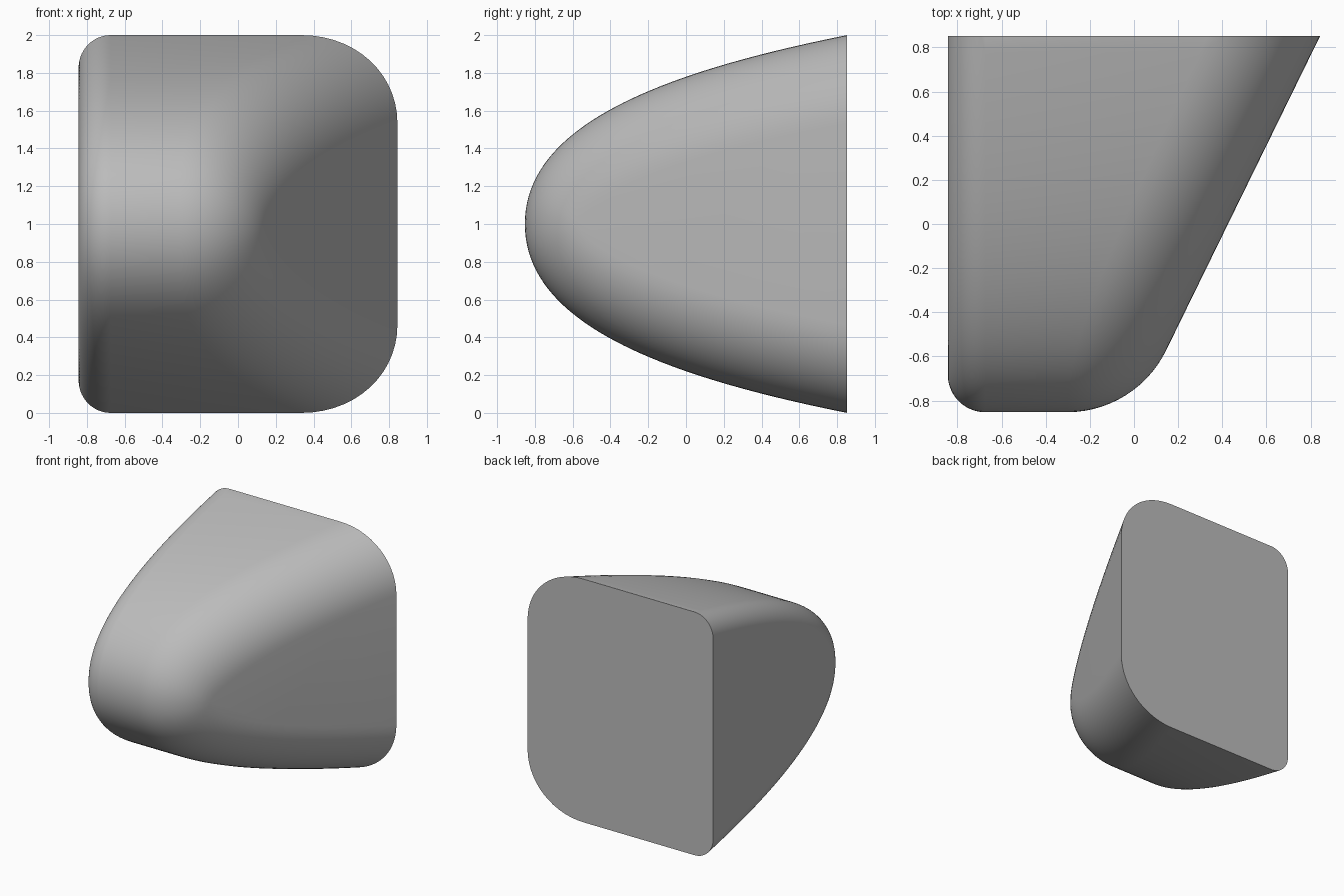
import bpy, bmesh, math
from mathutils import Vector

cube = bpy.data.objects.get("Cube")
if cube:
    bpy.data.objects.remove(cube, do_unlink=True)

BACK, SIDE = 0.853, 0.844        # half depth, half width
SLANT = math.radians(26.1)       # lean of the tapered side
R_SMALL, R_LARGE = 0.17, 0.5     # edge rounding on each side
STEPS, ARC = 40, 14

grey = bpy.data.materials.new("plain grey")
grey.use_nodes = True
grey.diffuse_color = (0.5, 0.5, 0.5, 1)
grey.node_tree.nodes["Principled BSDF"].inputs["Base Color"].default_value = (0.5, 0.5, 0.5, 1)


def half_profile():
    """Nose-to-back curve above the middle, as (point, outward normal) pairs."""
    depth = 2 * BACK
    p = [Vector(c) for c in ((0, 0), (0, 0.52), (depth - 1, 0.8), (depth, 1))]
    result = []
    for i in range(STEPS + 1):
        t = i / STEPS
        s = 1 - t
        point = s**3 * p[0] + 3*s*s*t * p[1] + 3*s*t*t * p[2] + t**3 * p[3]
        tangent = s*s * (p[1] - p[0]) + 2*s*t * (p[2] - p[1]) + t*t * (p[3] - p[2])
        tangent.normalize()
        result.append((point, Vector((-tangent.y, tangent.x))))
    # run on past the back so it can be trimmed flat
    result.append((p[3] + tangent * 0.5, result[-1][1]))
    return result


def fillet(point, normal, side, plane_point, radius):
    """Rolling-ball arc from the curved shell onto a flat side."""
    centre = point - normal * radius
    gap = side.dot(plane_point) - radius
    centre.x = (gap - side.y * centre.y) / side.x
    return [centre + radius * normal.slerp(side, k / ARC) for k in range(ARC + 1)]


half = half_profile()
outline = [(q, n, -1) for q, n in reversed(half)] + [(q, n, 1) for q, n in half[1:]]
straight_side = Vector((-1, 0, 0))
slanted_side = Vector((math.cos(SLANT), -math.sin(SLANT), 0))

# Wedge body: curved shell with rounded edges
bm = bmesh.new()
rows = []
for q, n, sign in outline:
    point = Vector((0, q.x - BACK, 1 + sign * q.y))
    normal = Vector((0, n.x, sign * n.y))
    left = fillet(point, normal, straight_side, Vector((-SIDE, BACK, 0)), R_SMALL)
    right = fillet(point, normal, slanted_side, Vector((SIDE, BACK, 0)), R_LARGE)
    rows.append([bm.verts.new(v) for v in left[::-1] + right])
for a, b in zip(rows, rows[1:]):
    for k in range(len(a) - 1):
        bm.faces.new((a[k], a[k + 1], b[k + 1], b[k]))

# Flat sides and flat back
bm.faces.new([row[0] for row in rows])
bm.faces.new([row[-1] for row in rows])
cut = bmesh.ops.bisect_plane(bm, geom=bm.verts[:] + bm.edges[:] + bm.faces[:],
                             plane_co=(0, BACK, 0), plane_no=(0, 1, 0), clear_outer=True)
rim = [e for e in bm.edges if e.is_boundary]
bmesh.ops.contextual_create(bm, geom=rim)
bmesh.ops.recalc_face_normals(bm, faces=bm.faces[:])

mesh = bpy.data.meshes.new("wedge_body")
bm.to_mesh(mesh)
bm.free()
mesh.materials.append(grey)
body = bpy.data.objects.new("wedge_body", mesh)
bpy.context.collection.objects.link(body)
bpy.ops.object.select_all(action='DESELECT')
body.select_set(True)
bpy.context.view_layer.objects.active = body
bpy.ops.object.shade_smooth_by_angle(angle=math.radians(30))
